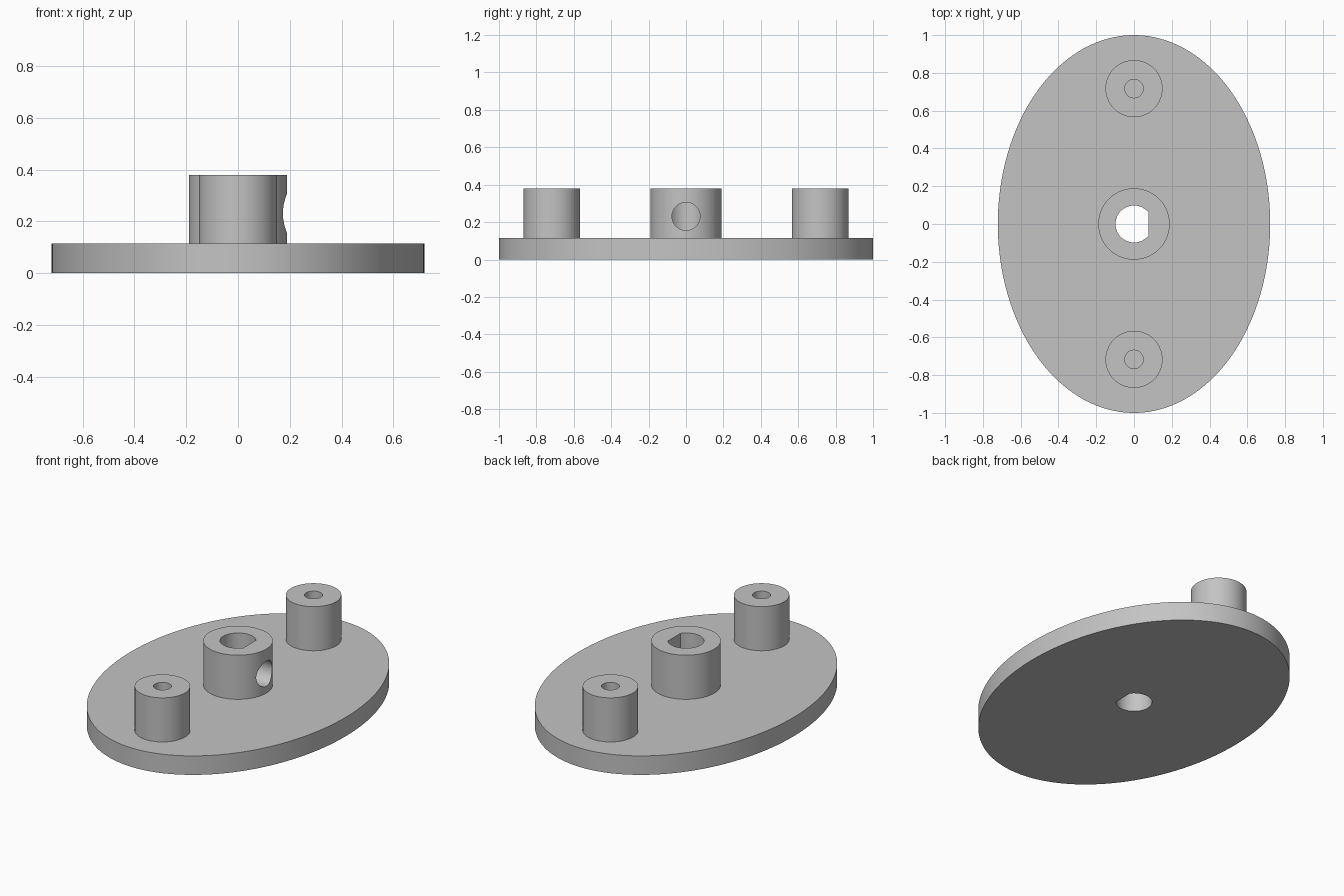
import bpy
import bmesh
from math import acos, cos, sin, pi, radians

cube = bpy.data.objects.get("Cube")
if cube:
    bpy.data.objects.remove(cube, do_unlink=True)

PLATE_TOP = 0.114
TOP = 0.379
SINK = 0.01          # overlap of the bosses into the plate

grey = bpy.data.materials.new("plain grey")
grey.use_nodes = True
colour = (0.55, 0.55, 0.55, 1)
grey.diffuse_color = colour
grey.node_tree.nodes["Principled BSDF"].inputs["Base Color"].default_value = colour


def prism(name, outline, z0, z1):
    """Closed solid made by extruding an outline upwards."""
    bm = bmesh.new()
    face = bm.faces.new([bm.verts.new((x, y, z0)) for x, y in outline])
    top = bmesh.ops.extrude_face_region(bm, geom=[face])["geom"]
    bmesh.ops.translate(bm, vec=(0, 0, z1 - z0),
                        verts=[v for v in top if isinstance(v, bmesh.types.BMVert)])
    bmesh.ops.recalc_face_normals(bm, faces=bm.faces)
    mesh = bpy.data.meshes.new(name)
    bm.to_mesh(mesh)
    bm.free()
    mesh.materials.append(grey)
    obj = bpy.data.objects.new(name, mesh)
    bpy.context.collection.objects.link(obj)
    return obj


def ellipse(rx, ry, y=0, n=96):
    return [(rx * cos(2 * pi * i / n), y + ry * sin(2 * pi * i / n)) for i in range(n)]


def d_shape(r, flat_x, n=64):
    """Circle cut off by a flat on the +x side."""
    a = acos(flat_x / r)
    return [(r * cos(a + (2 * pi - 2 * a) * i / n),
             r * sin(a + (2 * pi - 2 * a) * i / n)) for i in range(n + 1)]


def activate(obj):
    bpy.ops.object.select_all(action="DESELECT")
    obj.select_set(True)
    bpy.context.view_layer.objects.active = obj


def cut(obj, cutter):
    cutter.hide_render = True
    mod = obj.modifiers.new("cut", "BOOLEAN")
    mod.operation = "DIFFERENCE"
    mod.solver = "EXACT"
    mod.object = cutter
    activate(obj)
    bpy.ops.object.modifier_apply(modifier=mod.name)


# Oval plate and central hub, both pierced by the D-shaped bore
plate = prism("base_plate", ellipse(0.721, 1.0, n=160), 0, PLATE_TOP)
hub = prism("shaft_hub", ellipse(0.189, 0.189), PLATE_TOP - SINK, TOP)
bore = prism("bore_cutter", d_shape(0.098, 0.078), -0.1, TOP + 0.1)
cut(plate, bore)
cut(hub, bore)

# Set screw hole through the flat side of the hub
screw = prism("screw_hole_cutter", ellipse(0.075, 0.075, n=64), 0.03, 0.3)
screw.rotation_euler = (0, pi / 2, 0)
screw.location = (0, 0, 0.231)
cut(hub, screw)

# End posts with pilot holes
parts = [plate, hub]
cutters = [bore, screw]
for name, y in (("front_post", -0.717), ("back_post", 0.717)):
    post = prism(name, ellipse(0.151, 0.151, y), PLATE_TOP - SINK, TOP)
    pilot = prism(name + "_cutter", ellipse(0.049, 0.049, y, 48), 0, TOP + 0.1)
    cut(post, pilot)
    parts.append(post)
    cutters.append(pilot)

for cutter in cutters:
    bpy.data.objects.remove(cutter, do_unlink=True)

for part in parts:
    activate(part)
    bpy.ops.object.shade_smooth_by_angle(angle=radians(30))
